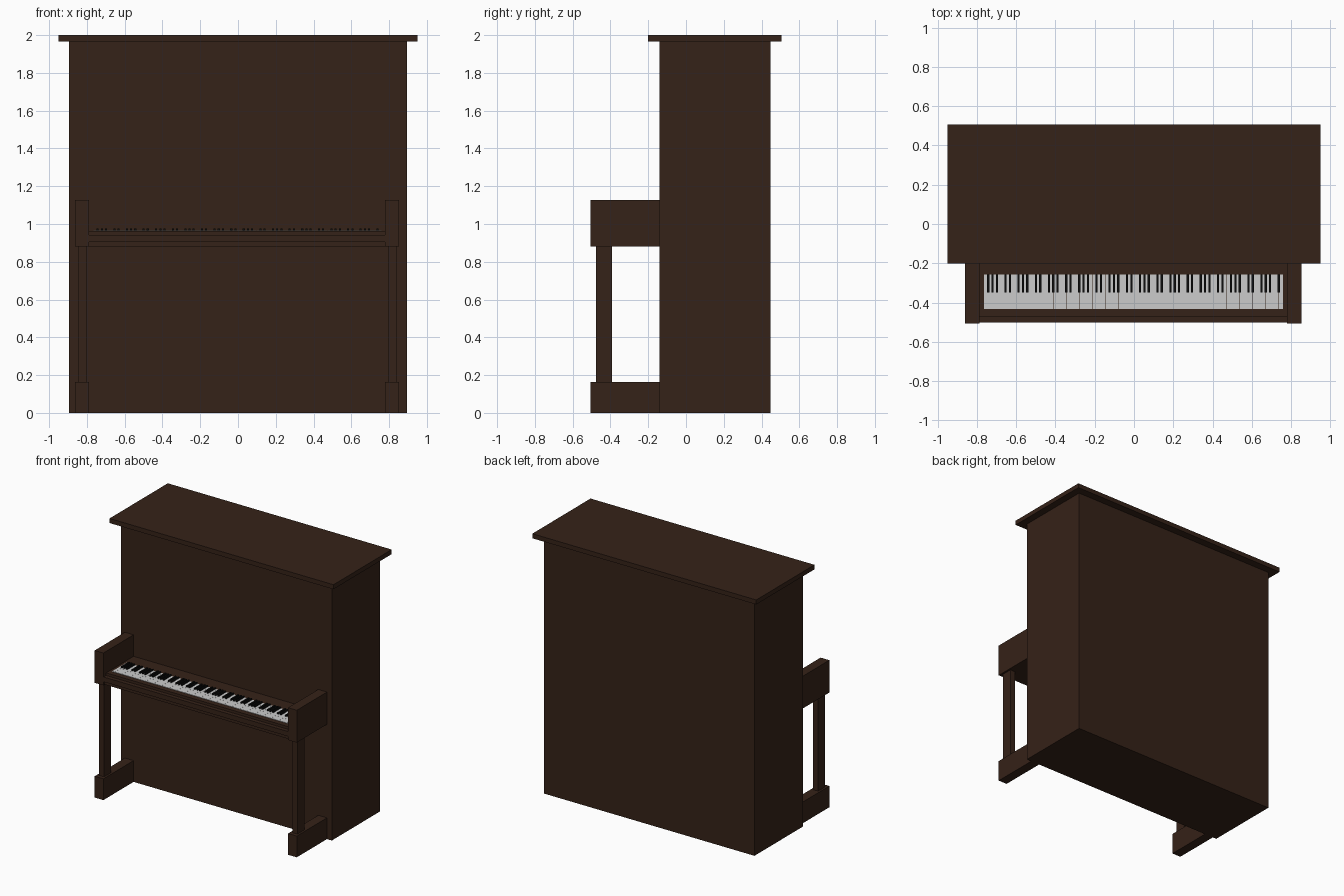
import bpy, bmesh
from mathutils import Matrix, Vector

if "Cube" in bpy.data.objects:
    bpy.data.objects.remove(bpy.data.objects["Cube"])


def material(name, rgb):
    m = bpy.data.materials.new(name)
    m.diffuse_color = (*rgb, 1)
    m.use_nodes = True
    m.node_tree.nodes["Principled BSDF"].inputs["Base Color"].default_value = m.diffuse_color
    return m


WOOD = material("dark_wood", (0.036, 0.016, 0.009))
IVORY = material("white_key", (0.8, 0.8, 0.8))
EBONY = material("black_key", (0.004, 0.004, 0.004))


def boxes(name, mat, spans):
    """One object made of boxes given as (x0, x1, y0, y1, z0, z1)."""
    bm = bmesh.new()
    for x0, x1, y0, y1, z0, z1 in spans:
        centre = Vector((x0 + x1, y0 + y1, z0 + z1)) / 2
        size = Matrix.Diagonal((x1 - x0, y1 - y0, z1 - z0, 1))
        bmesh.ops.create_cube(bm, size=1, matrix=Matrix.Translation(centre) @ size)
    me = bpy.data.meshes.new(name)
    bm.to_mesh(me)
    bm.free()
    me.materials.append(mat)
    ob = bpy.data.objects.new(name, me)
    bpy.context.collection.objects.link(ob)
    return ob


# Cabinet and overhanging lid
boxes("cabinet", WOOD, [(-0.894, 0.894, -0.14, 0.447, 0, 1.965)])
boxes("lid", WOOD, [(-0.95, 0.95, -0.2, 0.506, 1.965, 2.0)])

# Arm, leg and foot on each side
for side, cx in (("left", -0.825), ("right", 0.816)):
    boxes(side + "_arm", WOOD, [(cx - 0.037, cx + 0.037, -0.506, -0.14, 0.88, 1.128)])
    boxes(side + "_leg", WOOD, [(cx - 0.022, cx + 0.022, -0.476, -0.392, 0.16, 0.88)])
    boxes(side + "_foot", WOOD, [(cx - 0.037, cx + 0.037, -0.506, -0.14, 0, 0.163)])

# Stepped key bed between the arms
boxes("key_bed_base", WOOD, [(-0.788, 0.779, -0.49, -0.14, 0.88, 0.906)])
boxes("key_bed_ledge", WOOD, [(-0.788, 0.779, -0.503, -0.14, 0.906, 0.943)])
boxes("key_bed_top", WOOD, [(-0.788, 0.779, -0.472, -0.14, 0.943, 0.963)])

# White keys, with black keys over the gaps in groups of three and two
COUNT, START, STEP = 69, -0.765, 0.0221
boxes("white_keys", IVORY, [
    (START + i * STEP, START + (i + 1) * STEP - 0.0004, -0.432, -0.258, 0.955, 0.966)
    for i in range(COUNT)])
boxes("black_keys", EBONY, [
    (START + i * STEP - 0.0055, START + i * STEP + 0.0055, -0.35, -0.258, 0.957, 0.977)
    for i in range(1, COUNT) if i % 7 in (1, 2, 3, 5, 6)])
